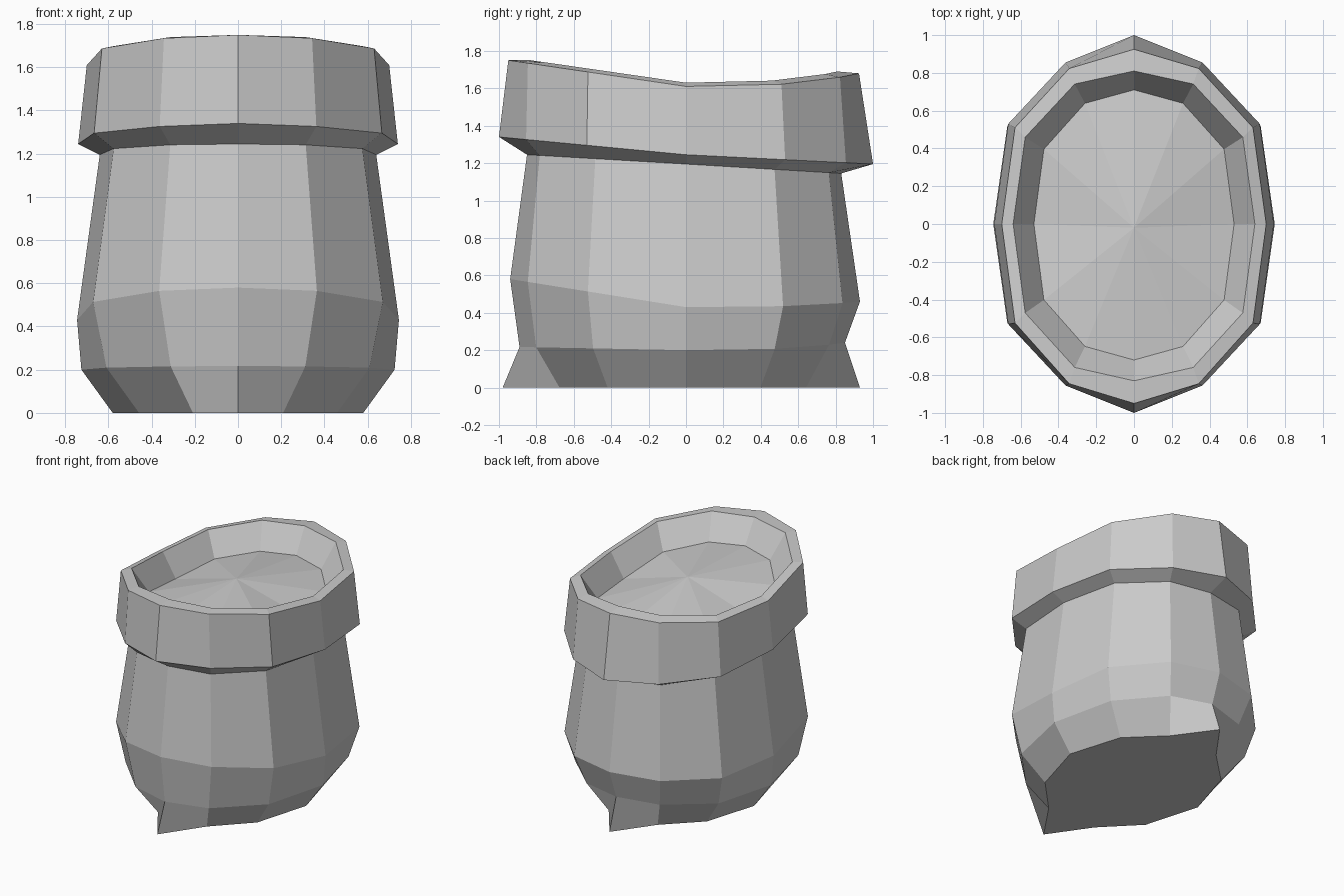
import bpy, bmesh

if "Cube" in bpy.data.objects:
    bpy.data.objects.remove(bpy.data.objects["Cube"])

# Half-ring station ratios, from the front point round to the back point
XR = (0, .49, .9, 1, .9, .49, 0)
XR_BASE = (0, .36, .79, 1, .79, .36, 0)


def ring(bm, sx, yf, yb, k, zf, zm, zb, eb=3, xr=XR):
    """Twelve-sided oval; k = shoulder roundness, zf/zm/zb = front/side/back height."""
    half = []
    for i, r in enumerate(xr):
        t = (-1, -k, -.62 * k, 0, .62 * k, k, 1)[i]
        u = abs(t)
        y = u * (yf if t < 0 else yb)
        z = zm + ((zf - zm) * u if t < 0 else (zb - zm) * u ** eb)
        half.append((sx * r, y, z))
    pts = half + [(-x, y, z) for x, y, z in half[-2:0:-1]]
    return [bm.verts.new(p) for p in pts]


def bridge(bm, rings):
    for a, b in zip(rings, rings[1:]):
        for i in range(12):
            j = (i + 1) % 12
            bm.faces.new((a[i], a[j], b[j], b[i]))


def finish(bm, name):
    me = bpy.data.meshes.new(name)
    bm.to_mesh(me)
    bm.free()
    bpy.context.collection.objects.link(bpy.data.objects.new(name, me))


NECK = (.64, -.85, .83, .92, 1.245, 1.195, 1.145, 1)
FLOOR = (.53, -.72, .71, .9, 1.57, 1.45, 1.50, 2)

# Body: pointed base, belly, neck
bm = bmesh.new()
rings = [ring(bm, .58, -.98, .93, .69, 0, 0, 0, xr=XR_BASE),
         ring(bm, .725, -.89, .85, .9, .217, .2, .24, xr=(0, .43, .84, 1, .84, .43, 0)),
         ring(bm, .745, -.94, .93, .9, .58, .43, .46),
         ring(bm, *NECK)]
bm.faces.new(rings[0][::-1])
bridge(bm, rings)
finish(bm, "body")

# Rim: tilted collar with inner wall
bm = bmesh.new()
bridge(bm, [ring(bm, *NECK),
            ring(bm, .74, -1, 1, .855, 1.34, 1.245, 1.195, 1),
            ring(bm, .70, -.95, .925, .89, 1.75, 1.61, 1.68),
            ring(bm, .64, -.83, .81, .915, 1.75, 1.63, 1.69),
            ring(bm, *FLOOR)])
finish(bm, "rim")

# Filling: shallow raised fan inside the rim
bm = bmesh.new()
edge = ring(bm, *FLOOR)
apex = bm.verts.new((0, -.02, 1.60))
for i in range(12):
    bm.faces.new((edge[i], edge[(i + 1) % 12], apex))
finish(bm, "filling")
